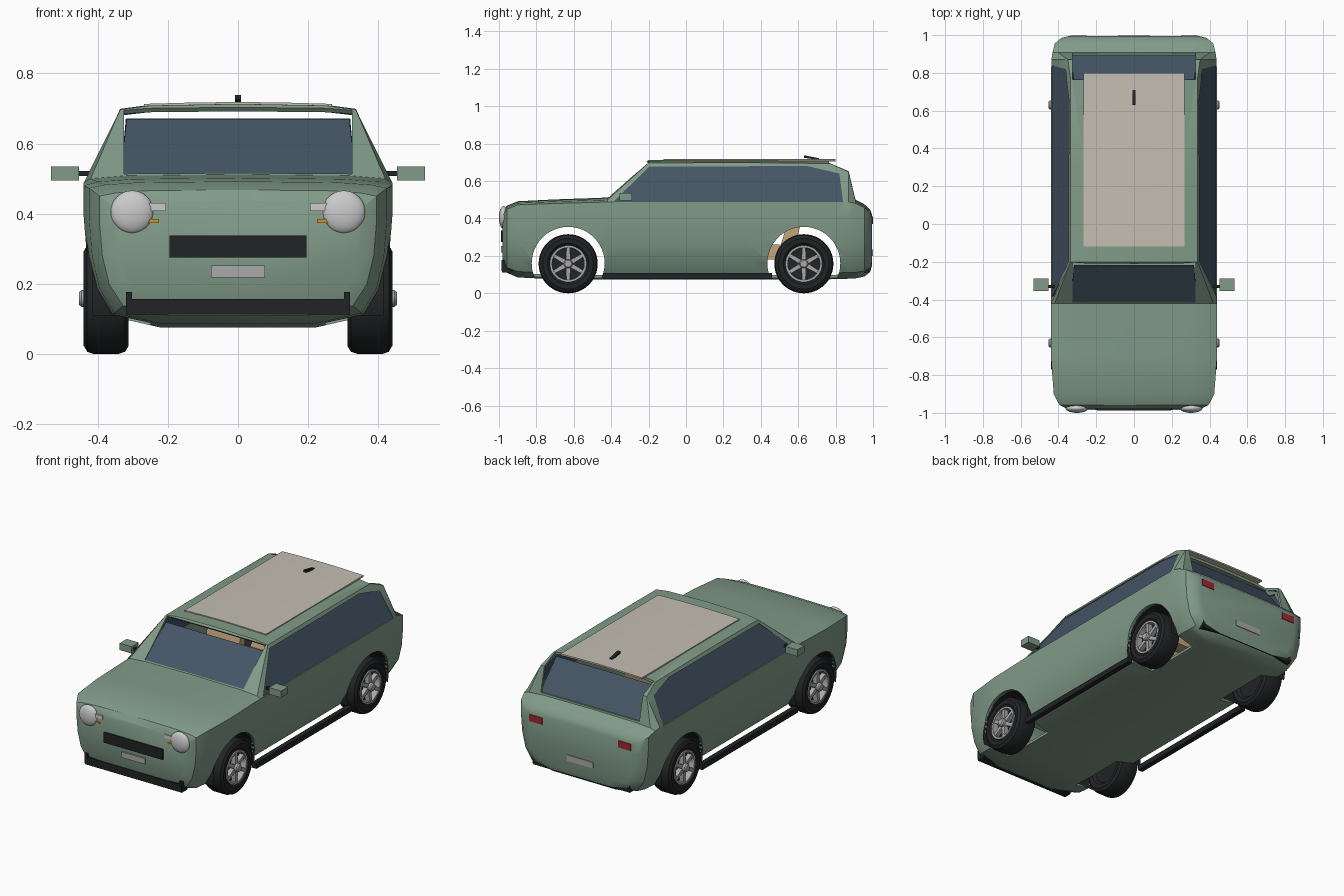
import bpy, bmesh, math
from mathutils import Vector

if "Cube" in bpy.data.objects:
    bpy.data.objects.remove(bpy.data.objects["Cube"])


def material(name, r, g, b):
    m = bpy.data.materials.new(name)
    m.diffuse_color = (r, g, b, 1)
    m.use_nodes = True
    m.node_tree.nodes["Principled BSDF"].inputs["Base Color"].default_value = m.diffuse_color
    return m


GREEN = material("sage_paint", 0.22, 0.33, 0.25)
BLACK = material("black_trim", 0.015, 0.017, 0.018)
GLASS = material("dark_glass", 0.06, 0.09, 0.13)
BEIGE = material("roof_beige", 0.56, 0.52, 0.45)
TAN = material("seat_tan", 0.55, 0.38, 0.2)
WHITE = material("lamp_white", 0.75, 0.75, 0.77)
AMBER = material("amber", 0.6, 0.3, 0.03)
RED = material("tail_red", 0.35, 0.02, 0.03)
SILVER = material("silver", 0.4, 0.4, 0.41)


def finish(name, bm, mat, smooth=None):
    bmesh.ops.recalc_face_normals(bm, faces=bm.faces)
    me = bpy.data.meshes.new(name)
    bm.to_mesh(me)
    bm.free()
    ob = bpy.data.objects.new(name, me)
    bpy.context.collection.objects.link(ob)
    if mat:
        me.materials.append(mat)
    if smooth:
        activate(ob)
        bpy.ops.object.shade_smooth_by_angle(angle=math.radians(smooth))
    return ob


def activate(ob):
    bpy.ops.object.select_all(action='DESELECT')
    ob.select_set(True)
    bpy.context.view_layer.objects.active = ob


def prism(name, pts, vec, mat=None):
    """Extrude a 3D outline along a vector."""
    bm = bmesh.new()
    f = bm.faces.new([bm.verts.new(p) for p in pts])
    r = bmesh.ops.extrude_face_region(bm, geom=[f], use_keep_orig=True)
    bmesh.ops.translate(bm, vec=vec, verts=[v for v in r['geom'] if isinstance(v, bmesh.types.BMVert)])
    return finish(name, bm, mat)


def box(name, x, y, z, mat):
    return prism(name, [(x[0], y[0], z[0]), (x[1], y[0], z[0]), (x[1], y[1], z[0]), (x[0], y[1], z[0])],
                 (0, 0, z[1] - z[0]), mat)


def loft(name, rings, mat, smooth, caps=True, wrap=False, closed=True):
    bm = bmesh.new()
    vs = [[bm.verts.new(p) for p in r] for r in rings]
    n = len(vs[0])
    for a, b in zip(vs, vs[1:] + ([vs[0]] if wrap else [])):
        for i in range(n if closed else n - 1):
            j = (i + 1) % n
            bm.faces.new((a[i], a[j], b[j], b[i]))
    if caps:
        bm.faces.new(vs[0])
        bm.faces.new(vs[-1])
    return finish(name, bm, mat, smooth)


def lathe(name, profile, y, z, mat, wrap=False, seg=48):
    """Revolve (x, radius) points about an axis parallel to x."""
    rings = [[(x, y + r * math.cos(t), z + r * math.sin(t))
              for t in (2 * math.pi * i / seg for i in range(seg))] for x, r in profile]
    return loft(name, rings, mat, 35, not wrap, wrap)


# Body shell: stations are (y, half width, bottom, belt, top, top half width)
stations = [
    (-.980, .35, .15, .415, .435, .31), (-.958, .395, .11, .45, .468, .35),
    (-.90, .425, .085, .473, .492, .38), (-.70, .44, .075, .48, .502, .40),
    (-.42, .44, .075, .488, .512, .42), (-.20, .44, .075, .49, .713, .336),
    (.30, .44, .075, .49, .715, .336), (.77, .44, .075, .49, .71, .336),
    (.87, .437, .078, .488, .665, .35), (.907, .432, .08, .48, .50, .40),
    (.955, .42, .09, .458, .475, .37), (.985, .385, .115, .43, .445, .34),
    (.995, .345, .15, .405, .42, .31)]
rings = []
for y, w, zb, belt, zt, wt in stations:
    drop = min(.016, (zt - belt) * .5)
    h = belt - zb
    half = [(.5 * w, zb), (.83 * w, zb + .08 * h), (.93 * w, zb + .26 * h), (.98 * w, zb + .5 * h),
            (w, zb + .78 * h), (w, belt), (wt, zt - drop), (.75 * wt, zt - .3 * drop)]
    ring = [(0, zb)] + half + [(0, zt)] + [(-x, z) for x, z in reversed(half)]
    rings.append([(x, y, z) for x, z in ring])
body = loft("body_shell", rings, GREEN, None)
sol = body.modifiers.new("shell", 'SOLIDIFY')
sol.thickness, sol.offset = .016, -1

# Openings for windows and wheels
side_win = [(-.39, .488), (-.195, .678), (.65, .68), (.82, .64), (.84, .488)]
rear_cut = [(.765, .8), (1.05, .8), (1.05, .515), (.85, .505), (.765, .68)]
front_cut = [(-.455, .56), (-.25, .75), (-.17, .655), (-.375, .47)]
cutters = [prism("cut_rear", [(-.325, y, z) for y, z in rear_cut], (.65, 0, 0)),
           prism("cut_front", [(-.325, y, z) for y, z in front_cut], (.65, 0, 0))]
for s in (1, -1):
    cutters.append(prism("cut_side", [(s * .25, y, z) for y, z in side_win], (s * .4, 0, 0)))
    for y in (-.63, .63):
        cutters.append(lathe("cut_arch", [(s * .25, .195), (s * .7, .195)], y, .16, None))
for c in cutters:
    c.hide_render = True
    m = body.modifiers.new("cut", 'BOOLEAN')
    m.operation, m.solver, m.object = 'DIFFERENCE', 'EXACT', c
activate(body)
for m in list(body.modifiers):
    bpy.ops.object.modifier_apply(modifier=m.name)
bpy.ops.object.shade_smooth_by_angle(angle=math.radians(32))
for c in cutters:
    bpy.data.objects.remove(c)

# Glass
prism("windshield", [(-.335, -.425, .5), (.335, -.425, .5), (.318, -.222, .668), (-.318, -.222, .668)],
      (0, .006, -.007), GLASS)
prism("rear_window", [(-.335, .9, .5), (.335, .9, .5), (.32, .765, .672), (-.32, .765, .672)],
      (0, -.007, -.005), GLASS)
for s in (1, -1):
    prism("side_window", [(s * (.433 - .507 * (z - .49)), y, z) for y, z in side_win], (-s * .007, 0, -.003), GLASS)

# Roof panel and aerial
top = [(-.268, .713), (-.13, .717), (0, .7185), (.13, .717), (.268, .713)]
prism("roof_panel", [(x, -.12, z) for x, z in top] + [(x, -.12, z - .009) for x, z in reversed(top)],
      (0, .92, 0), BEIGE)
prism("roof_aerial", [(-.009, .63, .725), (-.009, .63, .738), (-.009, .71, .722), (-.009, .71, .712)],
      (.018, 0, 0), BLACK)

# Front and rear details
box("grille", (-.195, .195), (-.988, -.96), (.275, .337), BLACK)
box("front_plate", (-.077, .077), (-.988, -.96), (.218, .252), SILVER)
box("rear_plate", (-.085, .085), (.97, .999), (.2, .235), SILVER)
for name, y in (("front_bumper", -1), ("rear_bumper", 1)):
    box(name, (-.32, .32), sorted((y * .985, y * .935)), (.112, .157), BLACK)
    for s in (1, -1):
        box(name + "_end", sorted((s * .302, s * .32)), sorted((y * .987, y * .92)), (.12, .177), BLACK)

for s in (1, -1):
    # Lamps
    bpy.ops.mesh.primitive_uv_sphere_add(segments=32, ring_count=16, radius=1, location=(s * .302, -.975, .405))
    lamp = bpy.context.object
    lamp.name, lamp.scale = "headlight", (.061, .025, .061)
    lamp.data.materials.append(WHITE)
    bpy.ops.object.shade_smooth()
    box("side_lamp", sorted((s * .205, s * .3)), (-.986, -.96), (.408, .43), WHITE)
    box("indicator", sorted((s * .225, s * .28)), (-.985, -.96), (.374, .385), AMBER)
    box("tail_light", sorted((s * .25, s * .335)), (.965, .999), (.37, .41), RED)
    # Mirrors and sills
    box("mirror", sorted((s * .453, s * .533)), (-.355, -.288), (.495, .535), GREEN)
    box("mirror_stalk", sorted((s * .42, s * .455)), (-.338, -.322), (.508, .522), BLACK)
    box("sill", sorted((s * .4, s * .43)), (-.44, .46), (.076, .108), BLACK)
    box("front_seat_base", sorted((s * .08, s * .3)), (-.12, .12), (.18, .27), TAN)
    prism("front_seat_back", [(s * .08, .08, .25), (s * .08, .14, .25), (s * .08, .2, .56), (s * .08, .15, .56)],
          (s * .22, 0, 0), TAN)
    for y in (-.63, .63):
        # Wheel well liner
        arc = [math.radians(-15 + 210 * i / 24) for i in range(25)]
        loft("wheel_well", [[(s * x, y + .195 * math.cos(t), .16 + .195 * math.sin(t)) for t in arc]
                            for x in (.25, .415)], BLACK, 35, False, False, False)
        # Wheel
        lathe("tire", [(s * x, r) for x, r in ((.33, .095), (.315, .11), (.312, .135), (.322, .152), (.34, .158),
              (.412, .158), (.43, .152), (.44, .135), (.438, .11), (.425, .095))], y, .158, BLACK, True)
        lathe("rim_disc", [(s * .33, .096), (s * .4, .096)], y, .158, BLACK)
        lathe("rim_lip", [(s * .395, .096), (s * .436, .098), (s * .436, .086), (s * .395, .084)],
              y, .158, SILVER, True)
        lathe("hub_cap", [(s * .39, .024), (s * .446, .024), (s * .453, .018)], y, .158, SILVER, seg=24)
        for k in range(6):
            t = math.pi / 6 + k * math.pi / 3
            d, n = Vector((0, math.cos(t), math.sin(t))), Vector((0, -math.sin(t), math.cos(t)))
            c = Vector((s * .405, y, .158))
            prism("spoke", [c + d * .015 + n * .013, c + d * .015 - n * .013, c + d * .09 - n * .009,
                            c + d * .09 + n * .009], (s * .027, 0, 0), SILVER)

# Rear bench
box("rear_bench", (-.3, .3), (.28, .5), (.18, .26), TAN)
prism("rear_bench_back", [(-.3, .5, .24), (-.3, .58, .24), (-.3, .65, .52), (-.3, .59, .52)], (.6, 0, 0), TAN)
